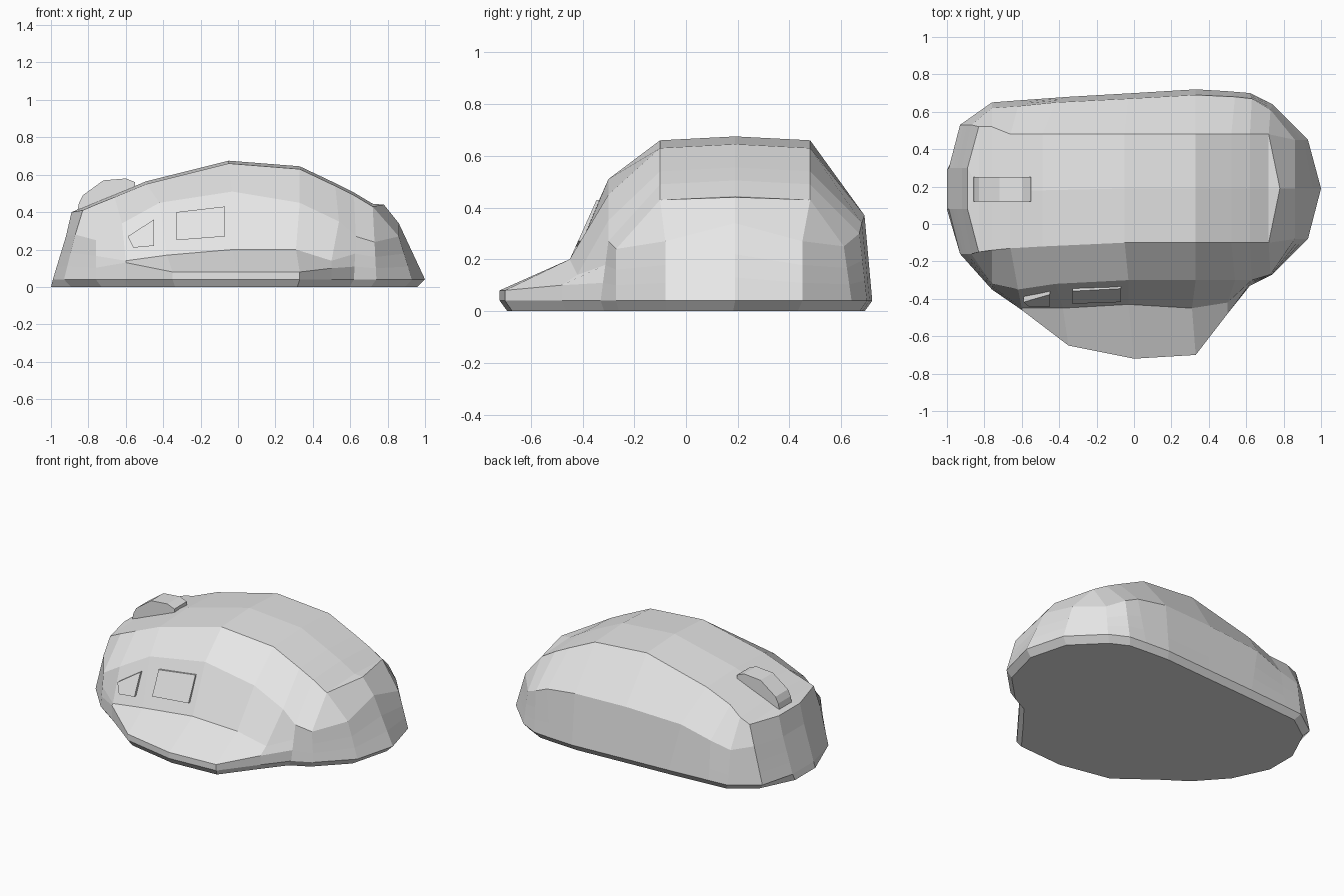
import bpy
import bmesh
from mathutils import Vector

default_cube = bpy.data.objects.get("Cube")
if default_cube:
    bpy.data.objects.remove(default_cube, do_unlink=True)

# One plain grey for the whole model
grey = bpy.data.materials.new("light_grey")
grey.use_nodes = True
grey_value = (0.8, 0.8, 0.8, 1)
grey.diffuse_color = grey_value
for node in grey.node_tree.nodes:
    if node.type == "BSDF_PRINCIPLED":
        node.inputs["Base Color"].default_value = grey_value

RIM = 0.04  # height of the sharp lower rim


def finish(name, mesh_builder):
    """Clean a bmesh and turn it into a flat shaded grey object."""
    bmesh.ops.remove_doubles(mesh_builder, verts=mesh_builder.verts, dist=0.002)
    bmesh.ops.recalc_face_normals(mesh_builder, faces=mesh_builder.faces)
    mesh = bpy.data.meshes.new(name)
    mesh_builder.to_mesh(mesh)
    mesh_builder.free()
    mesh.materials.append(grey)
    shell = bpy.data.objects.new(name, mesh)
    bpy.context.collection.objects.link(shell)
    return shell


def plain_column(rim, shoulder, top):
    """Column without a ledge: fill the two lower levels evenly."""
    low, mid, high = Vector((*rim, RIM)), Vector(shoulder), Vector(top)
    return [low, low.lerp(mid, 0.3), low.lerp(mid, 0.6), mid, high]


def ledge_column(rim, lip_height, foot, shoulder, top):
    """Column with a thumb ledge standing out at the bottom."""
    return [Vector((*rim, RIM)), Vector((*rim, lip_height)),
            Vector(foot), Vector(shoulder), Vector(top)]


# Front side columns, from the model's right to its left
front = [
    plain_column((-.93, -.16), (-.87, -.16, .28), (-.83, -.15, .41)),
    plain_column((-.76, -.35), (-.76, -.32, .25), (-.76, -.14, .44)),
    ledge_column((-.6, -.46), .13, (-.6, -.45, .14), (-.62, -.35, .34), (-.66, -.13, .48)),
    ledge_column((-.35, -.65), .08, (-.38, -.45, .17), (-.42, -.32, .45), (-.49, -.12, .55)),
    ledge_column((0, -.72), .08, (-.03, -.43, .2), (-.03, -.3, .51), (-.05, -.1, .66)),
    ledge_column((.33, -.7), .08, (.31, -.45, .2), (.33, -.3, .45), (.33, -.1, .63)),
    ledge_column((.5, -.48), .1, (.5, -.42, .14), (.54, -.3, .35), (.52, -.1, .54)),
    plain_column((.62, -.33), (.63, -.3, .27), (.62, -.1, .49)),
    plain_column((.74, -.27), (.73, -.27, .24), (.72, -.1, .43)),
    plain_column((.93, -.08), (.86, -.08, .27), (.72, -.1, .43)),
]

# Back side: rim position and shoulder height, paired with the front columns
back_rim = [(-.93, .53, .28), (-.76, .65, .26), (-.63, .66, .29),
            (-.35, .68, .35), (0, .7, .37), (.33, .72, .37),
            (.5, .71, .34), (.62, .7, .3), (.74, .64, .25), (.93, .45, .27)]
back = []
for column, (x, y, height) in zip(front, back_rim):
    shoulder, top = column[-2], column[-1]
    back_top = (top.x, .52 if top.x < -.7 else .48, top.z)
    drop = 0 if abs(x) > .9 else .03
    back.append(plain_column((x, y), (shoulder.x, y - drop, height), back_top))

# Rounded ends
nose = [plain_column((-.99, y), (-.92, y, .27), (-.89, y, .4)) for y in (.3, .08)]
tail = [plain_column((1, .19), (.86, .19, .34), (.78, .19, .44))]


def build_body():
    bm = bmesh.new()
    columns = front + tail + back[::-1] + nose

    # Inset foot ring below the rim
    for column in columns:
        rim = column[0]
        inset = 1.01 if rim.x < -.98 else .96
        column.insert(0, Vector((rim.x * inset, rim.y * .96, 0)))
    rings = [[bm.verts.new(point) for point in column] for column in columns]

    # Side walls
    for index, column in enumerate(rings):
        following = rings[(index + 1) % len(rings)]
        for level in range(len(column) - 1):
            bm.faces.new((column[level], following[level],
                          following[level + 1], column[level + 1]))

    # Flat underside
    bm.faces.new([column[0] for column in rings])

    # Crowned top, closed towards a raised spine
    count = len(front)
    front_top = [column[-1] for column in rings[:count]]
    tail_top = rings[count][-1]
    back_top = [column[-1] for column in rings[count + 1:count * 2 + 1]][::-1]
    nose_top = [column[-1] for column in rings[-2:]]
    spine = []
    for near, far in zip(front_top, back_top):
        middle = (near.co + far.co) / 2
        spine.append(bm.verts.new(middle + Vector((0, 0, .015))))
    for i in range(count - 1):
        for edge in (front_top, back_top):
            bm.faces.new((edge[i], edge[i + 1], spine[i + 1], spine[i]))
    bm.faces.new((front_top[0], spine[0], nose_top[1]))
    bm.faces.new((nose_top[1], spine[0], nose_top[0]))
    bm.faces.new((nose_top[0], spine[0], back_top[0]))
    bm.faces.new((front_top[-1], tail_top, spine[-1]))
    bm.faces.new((back_top[-1], spine[-1], tail_top))
    return finish("mouse_body", bm)


def build_prism(name, outline, near, far):
    """Solid from an x-z outline; near and far give y for each height."""
    bm = bmesh.new()
    sides = [[bm.verts.new((x, depth(z), z)) for x, z in outline]
             for depth in (near, far)]
    for side in sides:
        bm.faces.new(side)
    for i in range(len(outline)):
        j = (i + 1) % len(outline)
        bm.faces.new((sides[0][i], sides[0][j], sides[1][j], sides[1][i]))
    return finish(name, bm)


def button_face(z):
    """Depth of the sloping thumb button faces."""
    return -.35 - (.42 - z) * .45


def button_root(z):
    return button_face(z) + .06


build_body()

# Scroll wheel
wheel = [(-.86, .4), (-.85, .45), (-.83, .49), (-.72, .57),
         (-.6, .58), (-.55, .56), (-.55, .48)]
build_prism("scroll_wheel", wheel, lambda z: .12, lambda z: .25)

# Thumb buttons on the front wall
build_prism("rear_thumb_button",
            [(-.33, .4), (-.07, .43), (-.07, .27), (-.33, .25)],
            button_face, button_root)
build_prism("forward_thumb_button",
            [(-.45, .36), (-.45, .22), (-.56, .21), (-.59, .27)],
            button_face, button_root)
